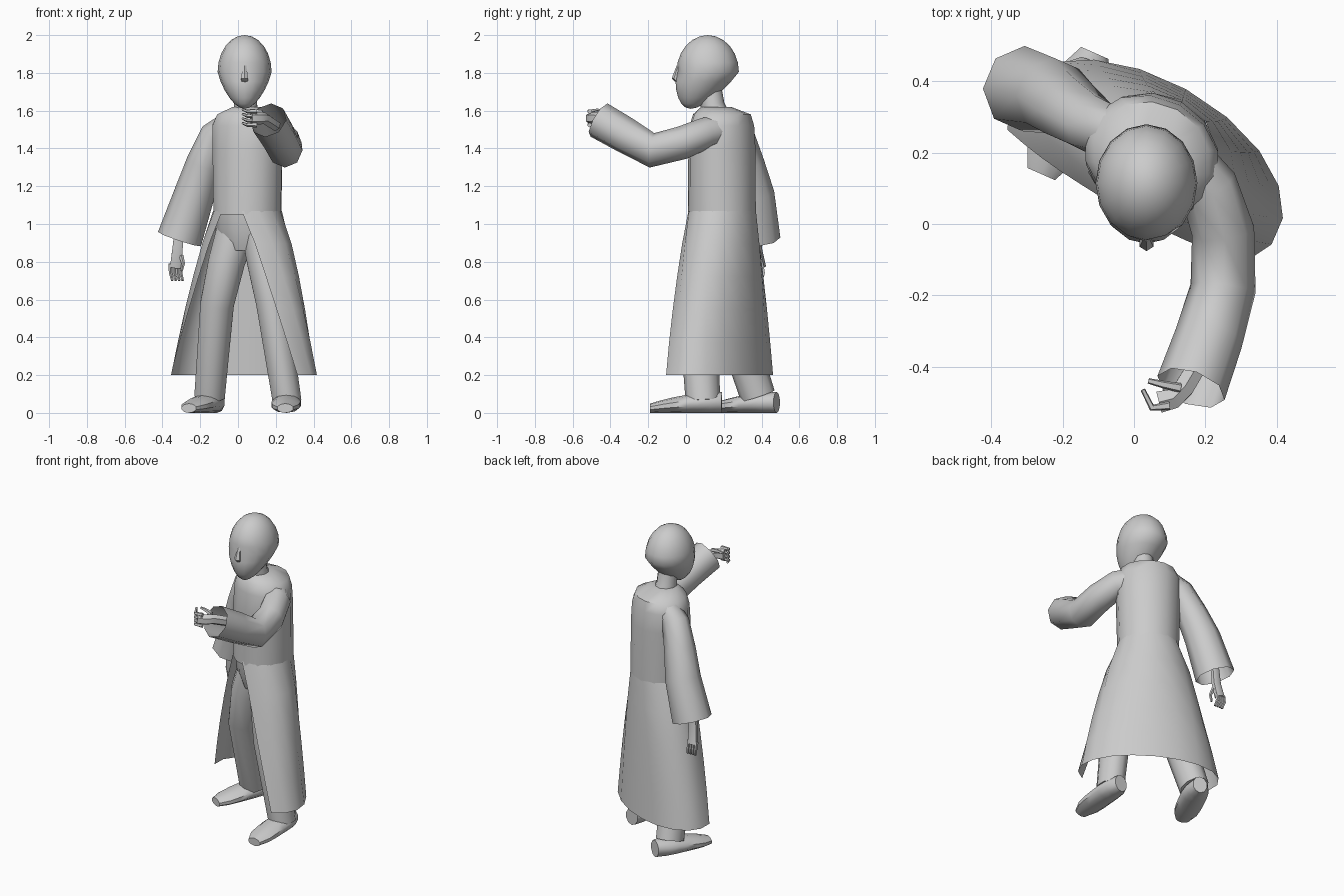
import bpy, bmesh
from math import sin, cos, pi, radians
from mathutils import Vector

if "Cube" in bpy.data.objects:
    bpy.data.objects.remove(bpy.data.objects["Cube"])

grey = bpy.data.materials.new("plain grey")
grey.use_nodes = True
grey.diffuse_color = (.6, .6, .6, 1)
grey.node_tree.nodes["Principled BSDF"].inputs["Base Color"].default_value = grey.diffuse_color

SIDE, DEPTH, UP = Vector((1, 0, 0)), Vector((0, 1, 0)), Vector((0, 0, 1))
# The body is turned, so it has its own sideways and backward axes
BODY_LEFT = Vector((.87, -.48, 0))
BODY_BACK = UP.cross(BODY_LEFT)
WAIST = Vector((.05, .19, 0))


def finish(name, mesh_builder):
    bmesh.ops.recalc_face_normals(mesh_builder, faces=mesh_builder.faces)
    mesh = bpy.data.meshes.new(name)
    mesh_builder.to_mesh(mesh)
    mesh_builder.free()
    mesh.materials.append(grey)
    part = bpy.data.objects.new(name, mesh)
    bpy.context.collection.objects.link(part)
    bpy.ops.object.select_all(action='DESELECT')
    part.select_set(True)
    bpy.context.view_layer.objects.active = part
    bpy.ops.object.shade_smooth_by_angle(angle=radians(50))


def loft(name, rings, sides=10, start_cap=True, end_cap=True, arcs=None):
    """Skin rings of (centre, side axis, depth axis); arcs leave the front open."""
    builder = bmesh.new()
    rows = []
    for index, (centre, across, deep) in enumerate(rings):
        row = []
        for step in range(sides):
            if arcs:
                turn = (pi + 2 * arcs[index]) * step / (sides - 1) - arcs[index]
            else:
                turn = 2 * pi * step / sides - pi / 2
            row.append(builder.verts.new(centre + across * cos(turn) + deep * sin(turn)))
        rows.append(row)
    for lower, upper in zip(rows, rows[1:]):
        for step in range(sides - 1 if arcs else sides):
            following = (step + 1) % sides
            builder.faces.new((lower[step], lower[following], upper[following], upper[step]))
    if start_cap and not arcs:
        builder.faces.new(rows[0])
    if end_cap and not arcs:
        builder.faces.new(rows[-1])
    finish(name, builder)


def tube(name, points, start, end, flat=1, sides=8, end_cap=True, reference=UP):
    """Follow a path with a width that changes evenly from start to end."""
    points = [Vector(point) for point in points]
    last = len(points) - 1
    rings = []
    for index, point in enumerate(points):
        along = (points[min(index + 1, last)] - points[max(index - 1, 0)]).normalized()
        across = along.cross(reference).normalized()
        width = start + (end - start) * index / last
        rings.append((point, across * width, across.cross(along) * width * flat))
    loft(name, rings, sides, end_cap=end_cap)


def body_ring(height, width, depth, centre=WAIST):
    return centre + UP * height, BODY_LEFT * width, BODY_BACK * depth


# Coat: closed chest with sloping shoulders, and a flared skirt open at the front
loft("coat_chest", [
    body_ring(1.05, .185, .18), body_ring(1.4, .195, .175), body_ring(1.52, .2, .165),
    body_ring(1.58, .17, .15), body_ring(1.62, .08, .08, WAIST - DEPTH * .03)],
    sides=14, start_cap=False)

skirt, openings = [], []
for step in range(6):
    drop = step / 5
    centre = WAIST.lerp(Vector((.03, .17, 0)), drop)
    skirt.append(body_ring(1.07 - .87 * drop, .187 + .24 * drop ** .8, .18 + .06 * drop, centre))
    openings.append(1.25 - .8 * drop ** .7)
loft("coat_skirt", skirt, sides=13, arcs=openings)

# Trousers
loft("hips", [body_ring(1.1, .17, .165), body_ring(.97, .175, .16),
              body_ring(.86, .12, .12)], sides=12)
tube("left_trouser_leg", [(.11, .15, 1), (.14, .1, .8), (.18, .06, .58), (.26, .09, .06)],
     .105, .08, flat=1.15, sides=10, reference=DEPTH)
tube("right_trouser_leg", [(0, .21, 1), (-.06, .19, .8), (-.11, .22, .58), (-.15, .38, .09)],
     .11, .085, flat=1.1, sides=10, reference=DEPTH)


def shoe(name, heel, toe):
    heel, toe = Vector(heel), Vector(toe)
    across = (toe - heel).normalized().cross(UP)
    rings = []
    for step in range(7):
        forward = step / 6
        width = .08 * (1 - .45 * (2 * forward - 1) ** 4)
        half_height = .055 * (1 - .55 * forward ** 2)
        rings.append((heel.lerp(toe, forward) + UP * half_height, across * width, UP * half_height))
    loft(name, rings)


shoe("left_shoe", (.26, .19, 0), (.25, -.19, 0))
shoe("right_shoe", (-.11, .48, 0), (-.26, .14, 0))

# Sleeves, open at the cuffs
tube("left_sleeve", [(.12, .2, 1.5), (.21, .1, 1.48), (.25, -.02, 1.43), (.25, -.18, 1.39),
                     (.21, -.32, 1.47), (.16, -.46, 1.55)],
     .08, .1, end_cap=False)
tube("right_sleeve", [(-.04, .25, 1.53), (-.12, .28, 1.47), (-.18, .32, 1.32),
                      (-.23, .36, 1.16), (-.31, .38, .92)],
     .07, .12, sides=8, end_cap=False, reference=DEPTH)

# Hands with bent fingers
tube("left_palm", [(.2, -.36, 1.52), (.14, -.46, 1.56), (.11, -.49, 1.56), (.07, -.5, 1.56)],
     .03, .035, sides=6)
tube("right_palm", [(-.31, .38, .97), (-.32, .38, .87), (-.33, .4, .77)],
     .028, .035, flat=.7, sides=6, reference=DEPTH)
for finger in range(4):
    level = UP * (.036 - .024 * finger)
    bend = [Vector((.1, -.51, 1.56)), Vector((.05, -.515, 1.56)), Vector((.025, -.465, 1.57))]
    tube("left_finger", [joint + level for joint in bend], .013, .007, sides=5)
    spread = SIDE * (.018 * finger - .027)
    bend = [Vector((-.33, .4, .79)), Vector((-.33, .41, .74)), Vector((-.32, .4, .7))]
    tube("right_finger", [joint + spread for joint in bend], .012, .007, sides=5, reference=DEPTH)
tube("left_thumb", [(.13, -.46, 1.59), (.08, -.45, 1.6), (.04, -.44, 1.6)], .014, .008, sides=5)
tube("right_thumb", [(-.3, .38, .83), (-.29, .36, .79), (-.3, .36, .75)],
     .013, .007, sides=5, reference=DEPTH)

# Neck
tube("neck", [(.05, .17, 1.55), (.04, .14, 1.63), (.04, .13, 1.72)],
     .07, .058, sides=10, reference=DEPTH)

# Head: a ball narrowed and drawn forward toward the chin, with eye sockets
builder = bmesh.new()
bmesh.ops.create_uvsphere(builder, u_segments=16, v_segments=12, radius=1)
for vert in builder.verts:
    x, y, z = vert.co
    jaw = max(0, -z)
    taper = 1 - .3 * jaw
    socket = y < -.8 and .2 < abs(x) < .5 and abs(z) < .1
    vert.co = (.035 + .143 * taper * x,
               .115 + .165 * taper * y - .09 * jaw + .014 * socket,
               1.805 + .195 * z)
finish("head", builder)

# Nose and lips
FACE = Vector((.035, -.035, 0))
loft("nose", [(FACE + UP * 1.84, SIDE * .01, DEPTH * .014),
              (FACE + UP * 1.77 - DEPTH * .017, SIDE * .022, DEPTH * .024),
              (FACE + UP * 1.75 - DEPTH * .004, SIDE * .018, DEPTH * .014)], sides=6)
for name, height, reach in (("upper_lip", 1.703, .03), ("lower_lip", 1.686, .025)):
    middle = FACE + UP * height
    corner = middle + DEPTH * .015
    loft(name, [(corner - SIDE * reach, DEPTH * .004, UP * .003),
                (middle, DEPTH * .009, UP * .008),
                (corner + SIDE * reach, DEPTH * .004, UP * .003)], sides=6)
